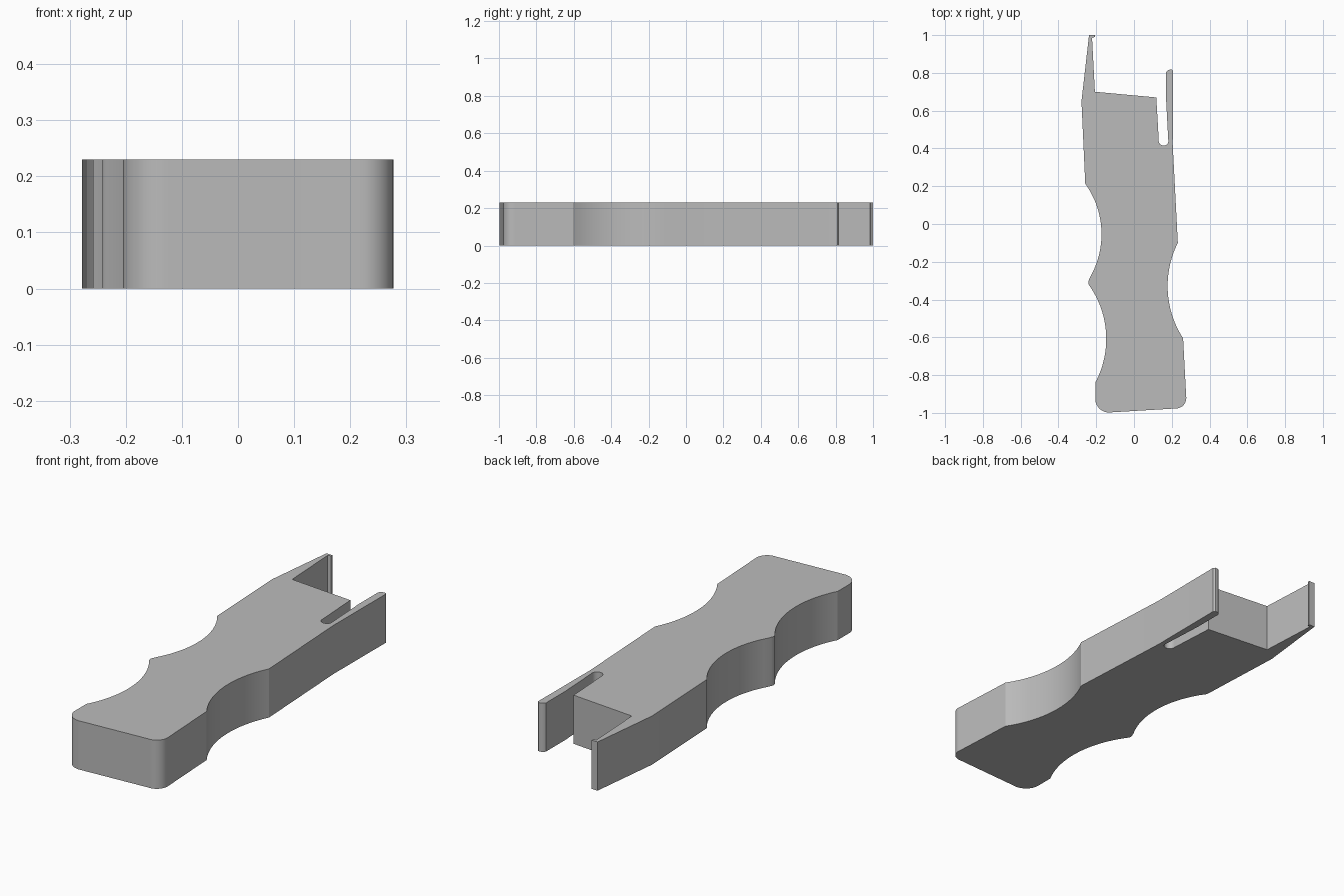
import bpy, bmesh, math
from mathutils import Vector

cube = bpy.data.objects.get("Cube")
if cube:
    bpy.data.objects.remove(cube, do_unlink=True)

HEIGHT = 0.23


def arc(start, through, end, steps):
    """Points of the circular arc that passes through three points."""
    a, b, c = Vector(start), Vector(through), Vector(end)
    u, v = b - a, c - a
    d = 2 * u.cross(v)
    centre = a + Vector((v.y * u.dot(u) - u.y * v.dot(v),
                         u.x * v.dot(v) - v.x * u.dot(u))) / d
    first, last = a - centre, c - centre
    sweep = math.atan2(first.cross(last), first.dot(last))
    if sweep * d < 0:
        sweep += math.copysign(math.tau, d)
    pts = []
    for i in range(steps + 1):
        t = sweep * i / steps
        co, si = math.cos(t), math.sin(t)
        pts.append(centre + Vector((first.x * co - first.y * si,
                                    first.x * si + first.y * co)))
    return pts


# Outline, counter-clockwise from the front edge
outline = []
outline += arc((-0.205, -0.93), (-0.182, -0.978), (-0.12, -0.997), 10)
outline += arc((0.215, -0.977), (0.259, -0.962), (0.276, -0.91), 10)
# Single finger scoop on the left
outline += arc((0.26, -0.605), (0.178, -0.335), (0.232, -0.1), 28)
# Thin spring arm and its slot
outline += [(0.205, 0.42), (0.207, 0.81)]
outline += arc((0.2, 0.817), (0.182, 0.815), (0.17, 0.803), 4)
outline += [(0.17, 0.66)]
outline += arc((0.181, 0.45), (0.156, 0.415), (0.131, 0.445), 12)
# Notched back end and the tapering hooked prong
outline += [(0.118, 0.67), (-0.207, 0.70), (-0.222, 0.985),
            (-0.207, 0.99), (-0.207, 1.0), (-0.238, 1.0),
            (-0.278, 0.65)]
# Two finger scoops on the right, with a rounded ridge between
outline += arc((-0.258, 0.213), (-0.172, -0.06), (-0.232, -0.28), 28)
outline += arc((-0.238, -0.295), (-0.242, -0.31), (-0.235, -0.328), 6)
outline += arc((-0.225, -0.343), (-0.147, -0.61), (-0.205, -0.84), 28)

# Extrude the outline into the solid grip
bm = bmesh.new()
base = bm.faces.new([bm.verts.new((p[0], p[1], 0)) for p in outline])
grown = bmesh.ops.extrude_face_region(bm, geom=[base], use_keep_orig=True)
top = [g for g in grown["geom"] if isinstance(g, bmesh.types.BMVert)]
bmesh.ops.translate(bm, verts=top, vec=(0, 0, HEIGHT))
bmesh.ops.recalc_face_normals(bm, faces=bm.faces)
mesh = bpy.data.meshes.new("grip_body")
bm.to_mesh(mesh)
bm.free()
grip = bpy.data.objects.new("grip_body", mesh)
bpy.context.collection.objects.link(grip)

# Plain grey material
grey = bpy.data.materials.new("plain grey")
grey.use_nodes = True
colour = (0.5, 0.5, 0.5, 1)
grey.diffuse_color = colour
grey.node_tree.nodes["Principled BSDF"].inputs["Base Color"].default_value = colour
mesh.materials.append(grey)

# Smooth scoops and corners, sharp rims
bpy.context.view_layer.objects.active = grip
grip.select_set(True)
bpy.ops.object.shade_smooth_by_angle(angle=math.radians(25))
